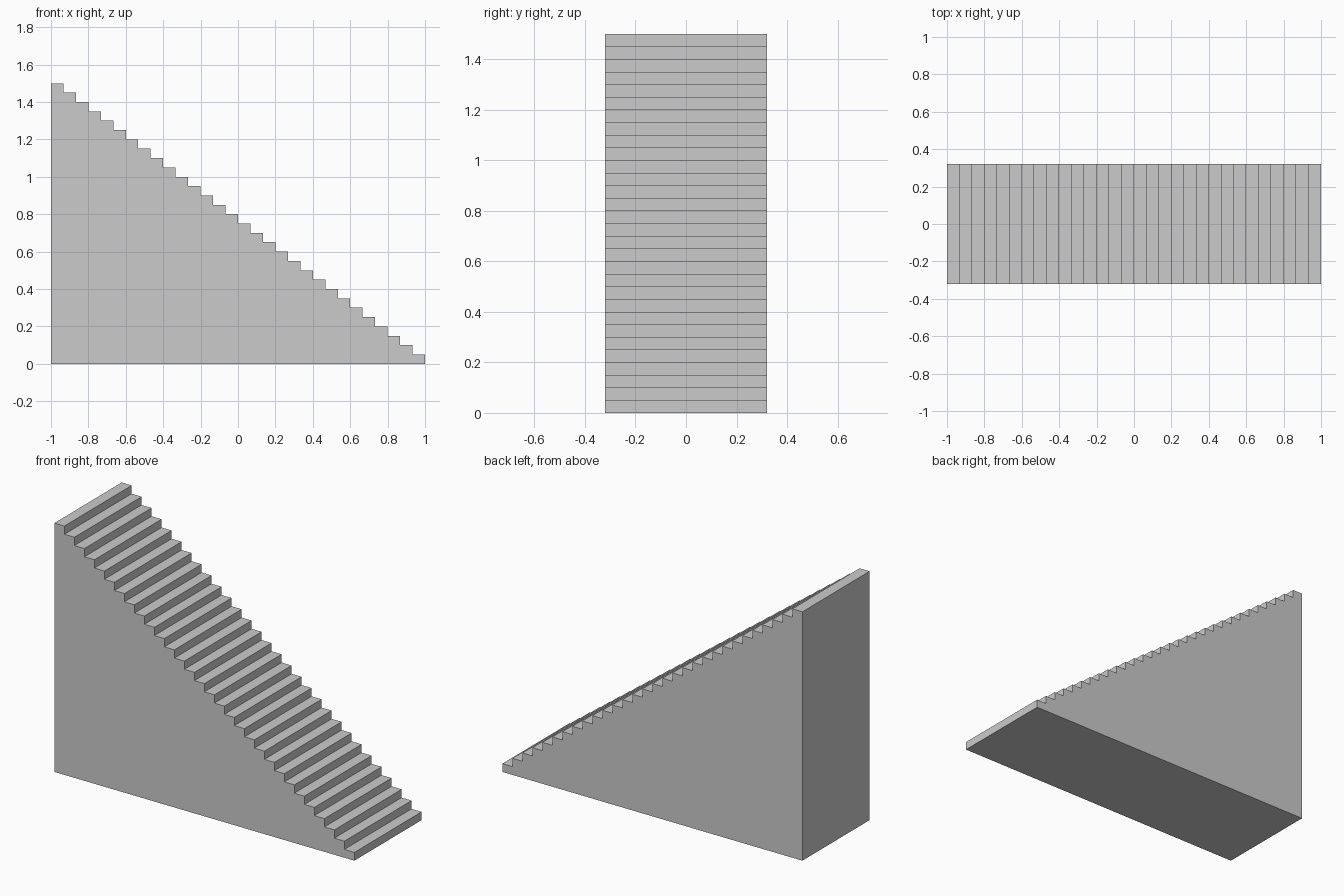
import bpy, bmesh

if "Cube" in bpy.data.objects:
    bpy.data.objects.remove(bpy.data.objects["Cube"])

STEPS, LENGTH, HEIGHT, WIDTH = 30, 2.0, 1.5, 0.64
run, rise = LENGTH / STEPS, HEIGHT / STEPS

# Sawtooth side profile: base line, then treads and risers climbing to the left
profile = [(-LENGTH / 2, 0), (LENGTH / 2, 0)]
for i in range(STEPS):
    x, z = LENGTH / 2 - i * run, (i + 1) * rise
    profile += [(x, z), (x - run, z)]

# Solid staircase: profile extruded across its width
bm = bmesh.new()
side = bm.faces.new([bm.verts.new((x, -WIDTH / 2, z)) for x, z in profile])
new = bmesh.ops.extrude_face_region(bm, geom=[side], use_keep_orig=True)["geom"]
bmesh.ops.translate(bm, vec=(0, WIDTH, 0),
                    verts=[v for v in new if isinstance(v, bmesh.types.BMVert)])
bmesh.ops.recalc_face_normals(bm, faces=bm.faces)

mesh = bpy.data.meshes.new("staircase")
bm.to_mesh(mesh)
bm.free()
bpy.context.collection.objects.link(bpy.data.objects.new("staircase", mesh))
